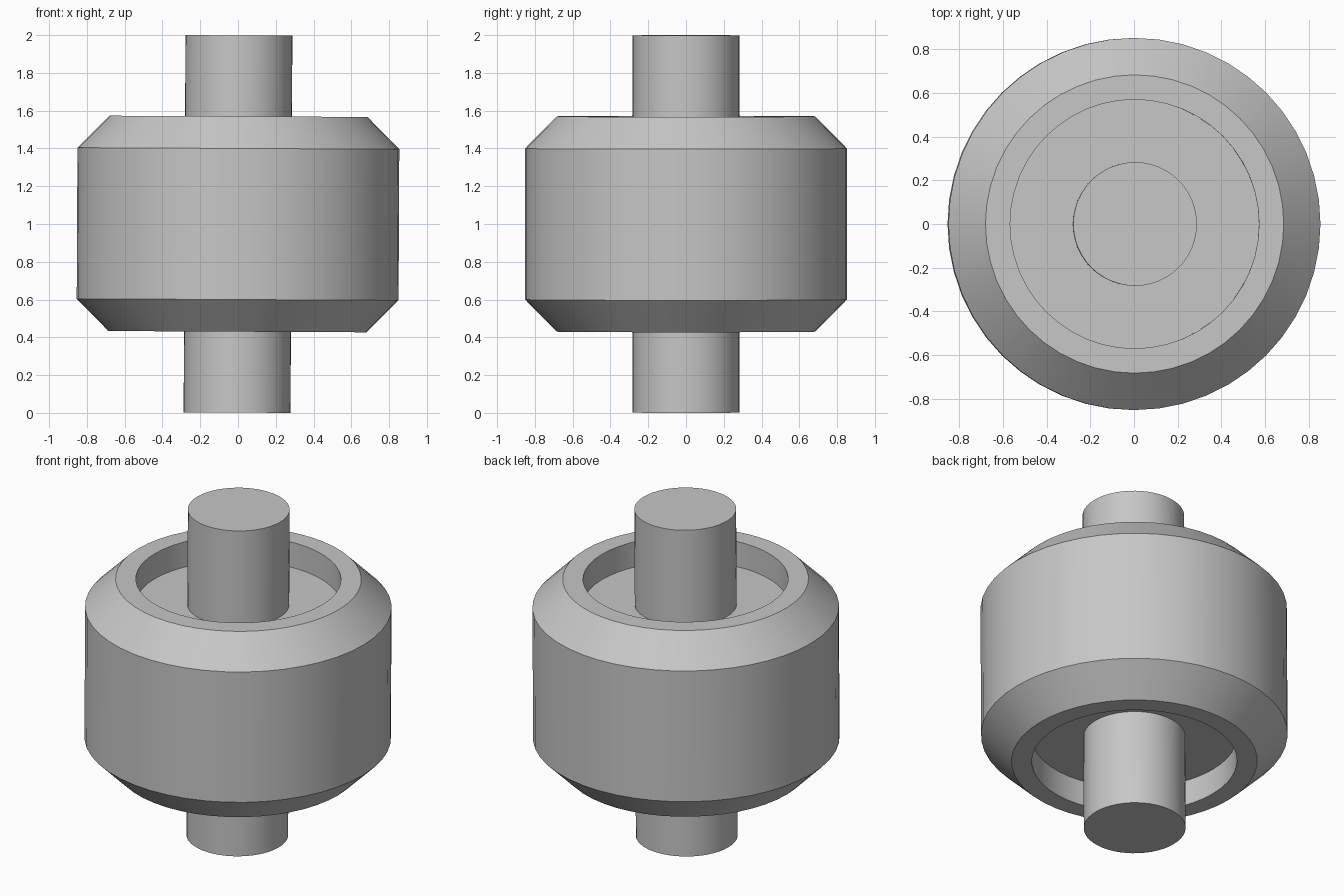
import bpy
import bmesh
import math
from mathutils import Matrix

SEGMENTS = 48
SHAFT_R = 0.283      # shaft radius
BODY_R = 0.852       # drum radius
RIM_R = 0.683        # flat end ring, outer radius
RECESS_R = 0.57      # flat end ring, inner radius
HALF = 0.57          # half height of the drum
CHAMFER = 0.17
RECESS = 0.155       # depth of the end recesses
TILT = 0.005         # slight lean of the whole part

if "Cube" in bpy.data.objects:
    bpy.data.objects.remove(bpy.data.objects["Cube"])

steel = bpy.data.materials.new("grey_metal")
steel.use_nodes = True
colour = (0.57, 0.57, 0.57, 1)
steel.diffuse_color = colour
steel.node_tree.nodes["Principled BSDF"].inputs["Base Color"].default_value = colour


def lathe(name, profile):
    """Spin an (r, z) profile around the z axis, then place it."""
    bm = bmesh.new()
    verts = [bm.verts.new((r, 0, z)) for r, z in profile]
    edges = [bm.edges.new(pair) for pair in zip(verts, verts[1:])]
    bmesh.ops.spin(bm, geom=verts + edges, cent=(0, 0, 0), axis=(0, 0, 1),
                   angle=math.tau, steps=SEGMENTS, use_merge=True)
    bmesh.ops.remove_doubles(bm, verts=bm.verts, dist=0.0001)
    bmesh.ops.recalc_face_normals(bm, faces=bm.faces)
    bm.transform(Matrix.Translation((0, 0, 1)) @ Matrix.Rotation(TILT, 4, "Y"))
    mesh = bpy.data.meshes.new(name)
    bm.to_mesh(mesh)
    bm.free()
    mesh.materials.append(steel)
    obj = bpy.data.objects.new(name, mesh)
    bpy.context.collection.objects.link(obj)
    bpy.ops.object.select_all(action="DESELECT")
    obj.select_set(True)
    bpy.context.view_layer.objects.active = obj
    bpy.ops.object.shade_smooth_by_angle(angle=math.radians(30))
    return obj


# Chamfered drum with a round recess in each end
upper = [(0, HALF - RECESS), (RECESS_R, HALF - RECESS), (RECESS_R, HALF),
         (RIM_R, HALF), (BODY_R, HALF - CHAMFER)]
lower = [(r, -z) for r, z in reversed(upper)]
lathe("drum", upper + lower)

# Shaft ends standing out of both recesses
for name, side in (("upper_shaft", 1), ("lower_shaft", -1)):
    lathe(name, [(SHAFT_R, side * (HALF - RECESS)), (SHAFT_R, side * 0.9985),
                 (0, side * 0.9985)])
